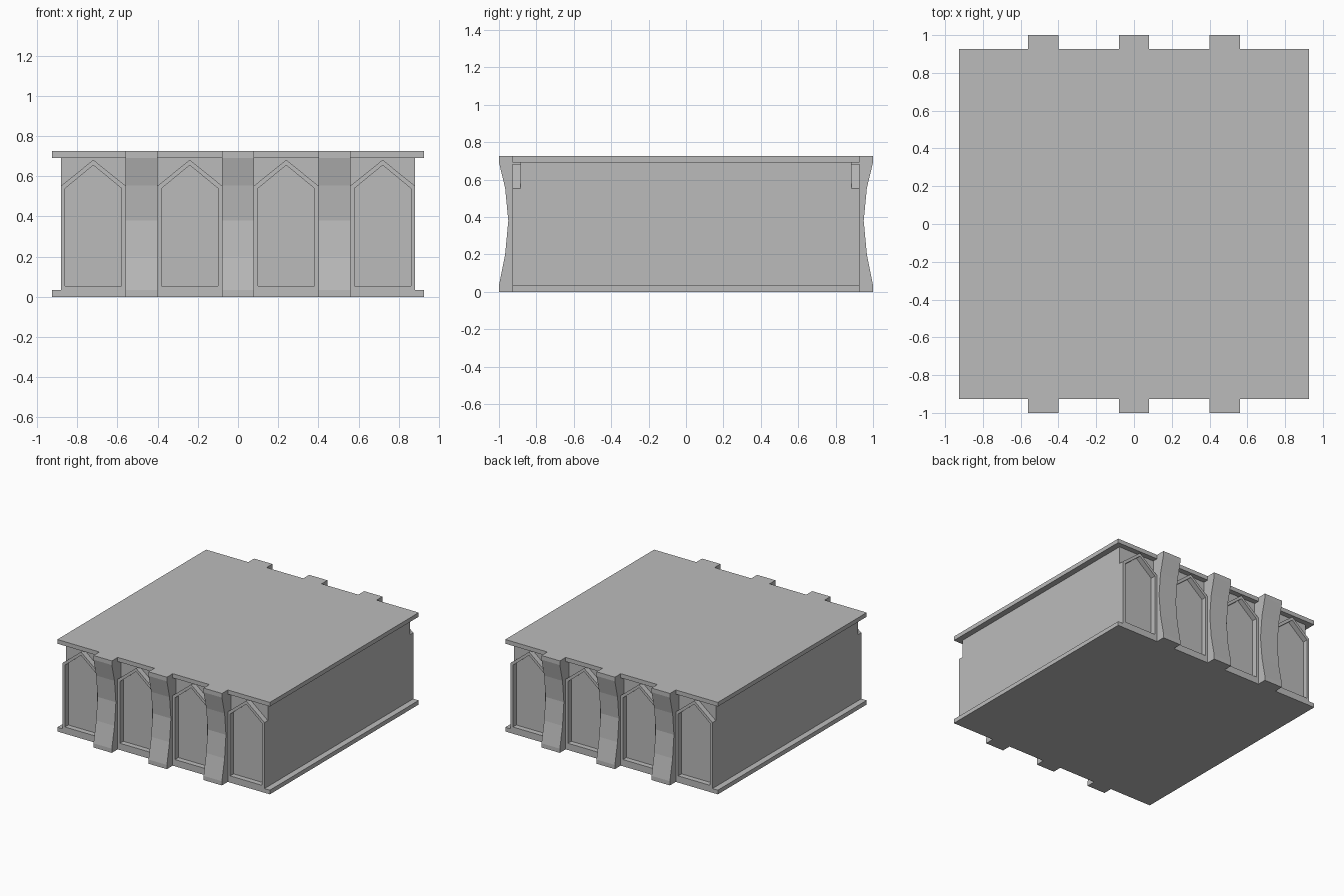
import bpy
import bmesh

cube = bpy.data.objects.get("Cube")
if cube:
    bpy.data.objects.remove(cube)

HEIGHT, SLAB = 0.725, 0.033
EDGE = 0.927        # slab half size
WALL_X, WALL_Y = 0.88, 0.885

grey = bpy.data.materials.new("stone_grey")
grey.use_nodes = True
colour = (0.5, 0.5, 0.5, 1)
grey.diffuse_color = colour
grey.node_tree.nodes["Principled BSDF"].inputs["Base Color"].default_value = colour


def finish(name, bm):
    bmesh.ops.recalc_face_normals(bm, faces=bm.faces)
    mesh = bpy.data.meshes.new(name)
    bm.to_mesh(mesh)
    bm.free()
    mesh.materials.append(grey)
    obj = bpy.data.objects.new(name, mesh)
    bpy.context.collection.objects.link(obj)
    return obj


def box(name, half_x, half_y, z0, z1):
    bm = bmesh.new()
    bmesh.ops.create_cube(bm, size=1)
    for v in bm.verts:
        v.co = (v.co.x * 2 * half_x, v.co.y * 2 * half_y, z0 + (v.co.z + 0.5) * (z1 - z0))
    return finish(name, bm)


def pilaster(name, x, side):
    # Concave buttress: side profile extruded across its width
    profile = [(0.87, 0), (1, 0), (1, 0.033), (0.967, 0.2), (0.95, 0.38),
               (0.967, 0.555), (1, 0.692), (1, HEIGHT), (0.87, HEIGHT)]
    bm = bmesh.new()
    face = bm.faces.new([bm.verts.new((x - 0.08, side * y, z)) for y, z in profile])
    ext = bmesh.ops.extrude_face_region(bm, geom=[face])
    new = [g for g in ext["geom"] if isinstance(g, bmesh.types.BMVert)]
    bmesh.ops.translate(bm, vec=(0.16, 0, 0), verts=new)
    finish(name, bm)


def gable(half, low, shoulder, apex):
    return [(-half, low), (half, low), (half, shoulder), (0, apex), (-half, shoulder)]


def arch_frame(name, x, side):
    # Pointed frame standing proud of the recessed wall
    outer = gable(0.16, SLAB, 0.553, 0.682)
    inner = gable(0.14, 0.053, 0.54, 0.655)
    bm = bmesh.new()
    rings = [[bm.verts.new((x + px, side * y, z)) for px, z in outline]
             for outline, y in ((outer, WALL_Y), (outer, EDGE), (inner, EDGE), (inner, WALL_Y))]
    for a, b in zip(rings, rings[1:] + rings[:1]):
        for i in range(len(a)):
            j = (i + 1) % len(a)
            bm.faces.new((a[i], a[j], b[j], b[i]))
    finish(name, bm)


# Main block with its floor and roof slabs
box("walls", WALL_X, WALL_Y, SLAB, HEIGHT - SLAB)
box("floor_slab", EDGE, EDGE, 0, SLAB)
box("roof_slab", EDGE, EDGE, HEIGHT - SLAB, HEIGHT)

# Arcade on front and back
for label, side in (("front", -1), ("back", 1)):
    for i in range(3):
        pilaster(f"{label}_pilaster_{i + 1}", (i - 1) * 0.48, side)
    for i in range(4):
        arch_frame(f"{label}_arch_frame_{i + 1}", (i - 1.5) * 0.48, side)
